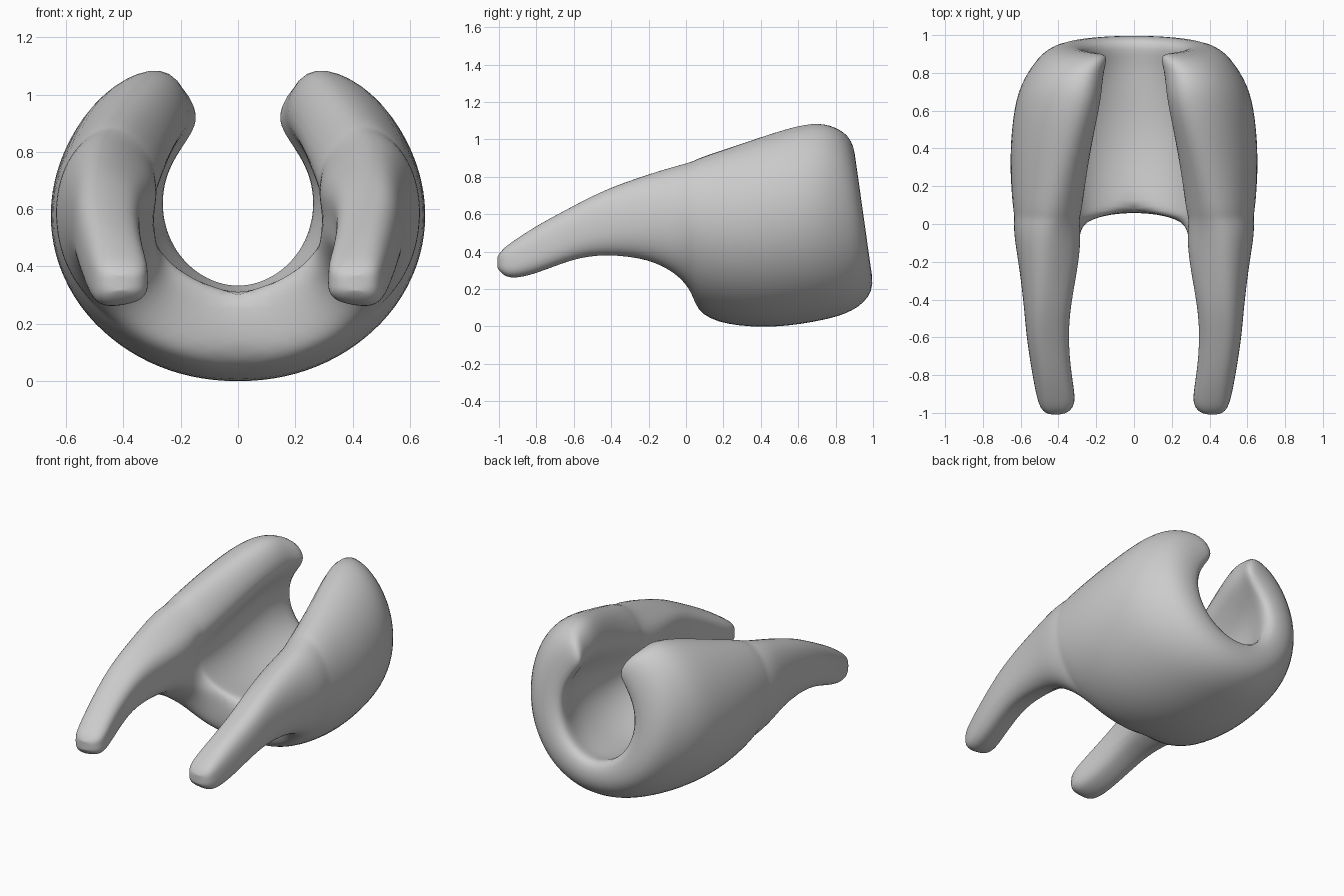
import bpy, bmesh
from math import asin, cos, sin, pi, hypot

if "Cube" in bpy.data.objects:
    bpy.data.objects.remove(bpy.data.objects["Cube"])

# Half sections along y: y, x radius, z radius, centre z,
# lower end z, upper end z, half thickness at lower end and at upper end
SECTIONS = [
    (-1.01, .415, .50, .35, .315, .37, .04, .04),
    (-.985, .41, .50, .35, .28, .41, .08, .08),
    (-.93, .41, .50, .35, .255, .45, .105, .10),
    (-.80, .435, .50, .40, .285, .535, .105, .10),
    (-.60, .46, .50, .50, .37, .64, .11, .11),
    (-.43, .46, .48, .55, .395, .725, .125, .12),
    (-.20, .455, .42, .57, .385, .785, .155, .16),
    (-.05, .465, .42, .57, .32, .82, .17, .18),
    (.035, .475, .39, .57, .24, .835, .145, .18),
    (.065, .48, .385, .57, .185, .845, .14, .18),
    (.28, .50, .42, .56, .14, .905, .145, .18),
    (.50, .50, .45, .58, .13, .98, .14, .17),
    (.72, .475, .45, .61, .16, 1.025, .135, .165),
    (.88, .41, .44, .63, .19, 1.02, .12, .15),
    (1.01, .35, .365, .63, .265, .965, .09, .11),
]
ROWS = 11
TAPER = {0: .6, 1: .93}      # rounds the upper rim


def angle(z, zc, rz):
    return asin(max(-1, min(1, (z - zc) / rz)))


def section(bm, y, rx, rz, zc, low, top, w0, w1):
    """Thick elliptical arc: returns its outer and inner vertex rows."""
    a0, a1 = angle(low, zc, rz), angle(top, zc, rz)
    closed = low - (zc - rz) < 1e-4      # reaches the centre plane
    if closed:
        a0 = -pi / 2
    outer, inner = [], []
    for j in range(ROWS):
        t = j / (ROWS - 1)
        a, w = a0 + (a1 - a0) * t, w0 + (w1 - w0) * t
        if closed:
            w *= TAPER.get(ROWS - 1 - j, 1)
        else:                            # arms are oval in section
            w *= (1 - .78 * abs(2 * t - 1) ** 3.5) ** .5
        nx, nz = cos(a) / rx, sin(a) / rz
        n = hypot(nx, nz)
        for row, s in ((outer, w), (inner, -w)):
            x, z = rx * cos(a) + s * nx / n, zc + rz * sin(a) + s * nz / n
            lean = .14 * (z - .2) * max(0, (y - .6) / .4)
            row.append(bm.verts.new((x, y - lean, z)))
    return outer, inner


# Right half of the clip: skin between sections, end caps, edge strips
bm = bmesh.new()
rings = [section(bm, *s) for s in SECTIONS]
for (o1, i1), (o2, i2) in zip(rings, rings[1:]):
    for r1, r2 in ((o1, o2), (i1, i2)):
        for j in range(ROWS - 1):
            bm.faces.new((r1[j], r1[j + 1], r2[j + 1], r2[j]))
    bm.faces.new((o1[-1], i1[-1], i2[-1], o2[-1]))
    if o1[0].co.x > .001:            # lower edge stays open on the centre plane
        bm.faces.new((o1[0], i1[0], i2[0], o2[0]))
for o, i in (rings[0], rings[-1]):
    for j in range(ROWS - 1):
        bm.faces.new((o[j], o[j + 1], i[j + 1], i[j]))
bmesh.ops.recalc_face_normals(bm, faces=bm.faces)
for f in bm.faces:
    f.smooth = True
mesh = bpy.data.meshes.new("cradle_clip")
bm.to_mesh(mesh)
bm.free()

# Mirror into the full cradle with two arms, then round it
clip = bpy.data.objects.new("cradle_clip", mesh)
bpy.context.collection.objects.link(clip)
mirror = clip.modifiers.new("mirror", 'MIRROR')
mirror.merge_threshold = .002
sub = clip.modifiers.new("round", 'SUBSURF')
sub.levels = sub.render_levels = 2
